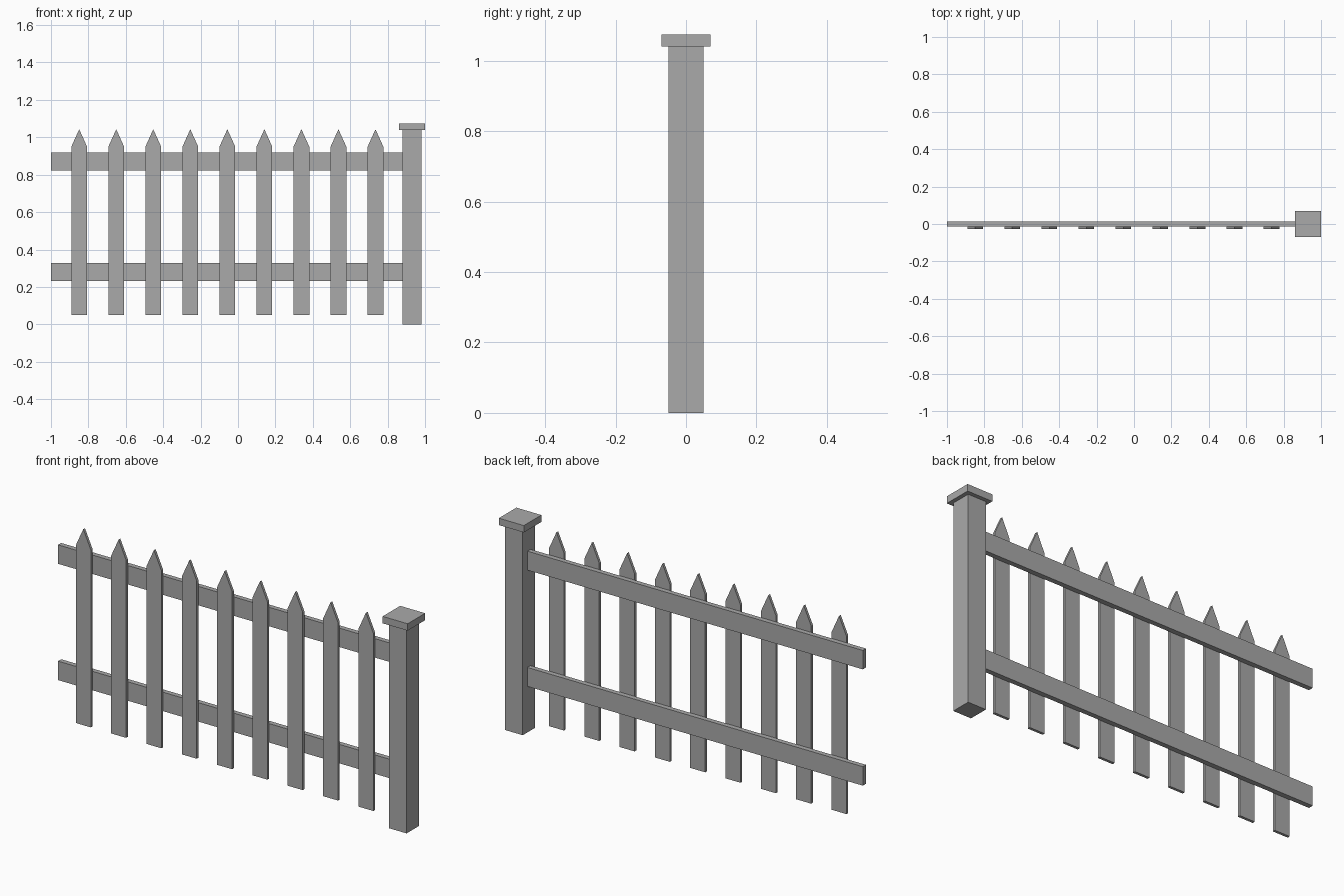
import bpy
import bmesh

cube = bpy.data.objects.get("Cube")
if cube:
    bpy.data.objects.remove(cube, do_unlink=True)

gray = bpy.data.materials.new("weathered gray")
gray.use_nodes = True
color = (0.40, 0.40, 0.40, 1)
gray.diffuse_color = color
gray.node_tree.nodes["Principled BSDF"].inputs["Base Color"].default_value = color


def prism(name, outline, y_front, y_back):
    """Extrude an x-z outline from y_front to y_back."""
    bm = bmesh.new()
    face = bm.faces.new([bm.verts.new((x, y_front, z)) for x, z in outline])
    side = bmesh.ops.extrude_face_region(bm, geom=[face])
    moved = [v for v in side["geom"] if isinstance(v, bmesh.types.BMVert)]
    bmesh.ops.translate(bm, verts=moved, vec=(0, y_back - y_front, 0))
    bmesh.ops.recalc_face_normals(bm, faces=bm.faces)
    mesh = bpy.data.meshes.new(name)
    bm.to_mesh(mesh)
    bm.free()
    mesh.materials.append(gray)
    obj = bpy.data.objects.new(name, mesh)
    bpy.context.collection.objects.link(obj)
    return obj


def box(name, x0, x1, z0, z1, depth):
    return prism(name, [(x0, z0), (x1, z0), (x1, z1), (x0, z1)], -depth / 2, depth / 2)


# End post with its flat cap
box("post", 0.88, 0.98, 0, 1.04, 0.10)
box("post_cap", 0.86, 1.0, 1.04, 1.075, 0.14)

# Horizontal rails running into the post
box("lower_rail", -1, 0.89, 0.233, 0.329, 0.025)
box("upper_rail", -1, 0.89, 0.822, 0.918, 0.025)

# Pointed pickets on the front of the rails
for i in range(9):
    x = -0.849 + i * 0.198
    half = 0.042
    outline = [(x - half, 0.05), (x + half, 0.05), (x + half, 0.95),
               (x, 1.043), (x - half, 0.95)]
    prism(f"picket_{i + 1}", outline, -0.026, -0.0125)
